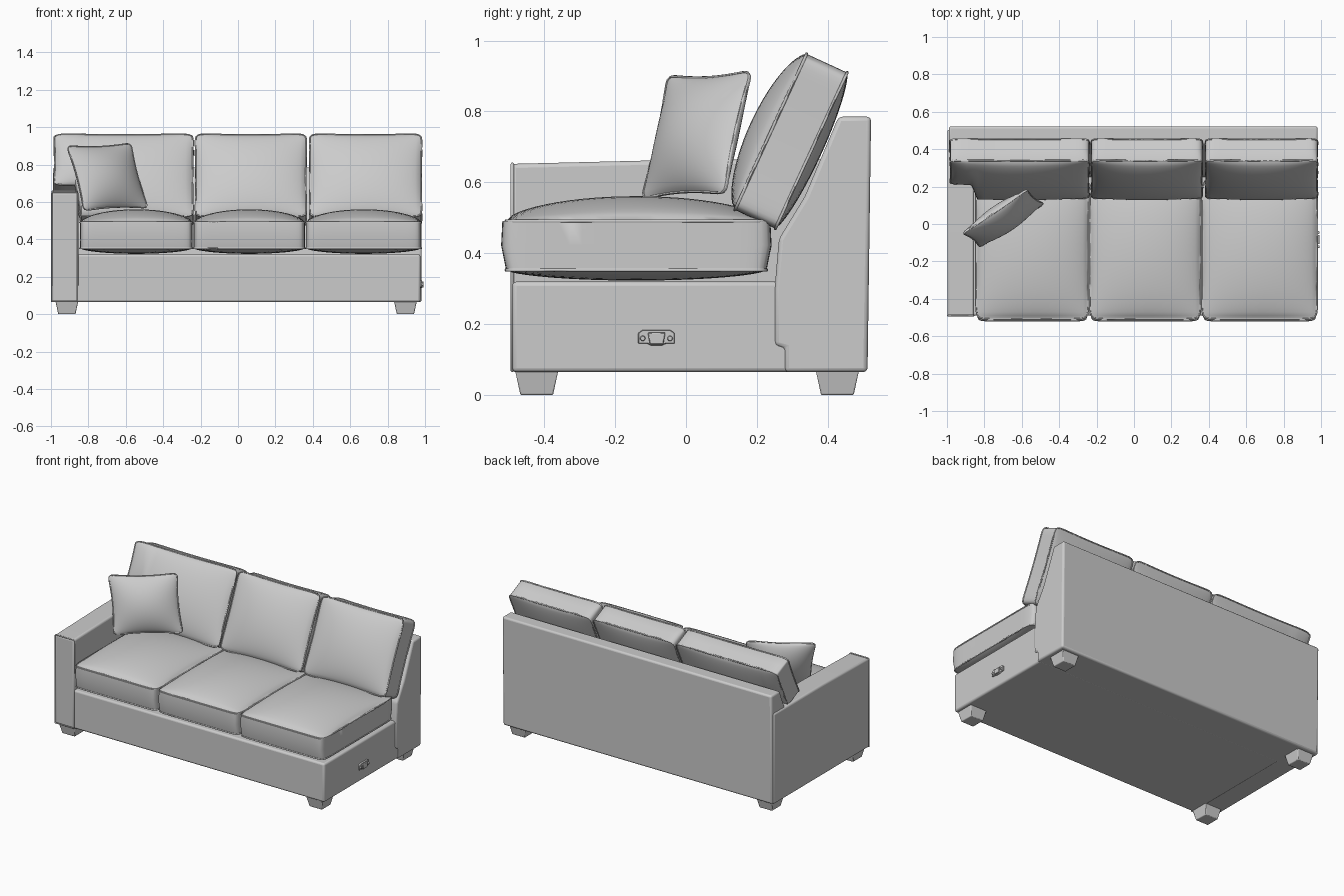
import bpy, bmesh, math
from mathutils import Matrix, Vector

if "Cube" in bpy.data.objects:
    bpy.data.objects.remove(bpy.data.objects["Cube"])

fabric = bpy.data.materials.new("grey fabric")
fabric.diffuse_color = (0.6, 0.6, 0.6, 1)
fabric.use_nodes = True
fabric.node_tree.nodes["Principled BSDF"].inputs["Base Color"].default_value = fabric.diffuse_color


def finish(name, bm, bevel=0, segments=3, angle=40):
    """Turn a bmesh into a named, shaded object."""
    bmesh.ops.recalc_face_normals(bm, faces=bm.faces)
    mesh = bpy.data.meshes.new(name)
    bm.to_mesh(mesh)
    bm.free()
    ob = bpy.data.objects.new(name, mesh)
    bpy.context.collection.objects.link(ob)
    mesh.materials.append(fabric)
    if bevel:
        mod = ob.modifiers.new("soft_edges", 'BEVEL')
        mod.width, mod.segments, mod.limit_method = bevel, segments, 'ANGLE'
        mod.angle_limit = math.radians(25)
    bpy.ops.object.select_all(action='DESELECT')
    ob.select_set(True)
    bpy.context.view_layer.objects.active = ob
    bpy.ops.object.shade_smooth_by_angle(angle=math.radians(angle))
    return ob


def prism(name, profile, x0, x1, bevel=0, segments=3):
    """Extrude a (y, z) profile along x."""
    bm = bmesh.new()
    a, b = [[bm.verts.new((x, y, z)) for y, z in profile] for x in (x0, x1)]
    n = len(profile)
    bm.faces.new(a)
    bm.faces.new(b)
    for i in range(n):
        bm.faces.new((a[i], a[(i + 1) % n], b[(i + 1) % n], b[i]))
    return finish(name, bm, bevel, segments)


def piping(name, points, radius=0.0045):
    """Closed round cord through the points."""
    cu = bpy.data.curves.new(name, 'CURVE')
    cu.dimensions, cu.bevel_depth, cu.bevel_resolution = '3D', radius, 1
    sp = cu.splines.new('POLY')
    sp.points.add(len(points) - 1)
    for p, co in zip(sp.points, points):
        p.co = (*co, 1)
    sp.use_cyclic_u = True
    cu.materials.append(fabric)
    ob = bpy.data.objects.new(name, cu)
    bpy.context.collection.objects.link(ob)
    bpy.ops.object.select_all(action='DESELECT')
    ob.select_set(True)
    bpy.context.view_layer.objects.active = ob
    bpy.ops.object.convert(target='MESH')
    bpy.ops.object.shade_smooth_by_angle(angle=math.radians(60))


def cushion(name, frame, w, h, t, crown, under, pinch=0.0, puff=0.0,
            power=0.6, notch=None, cord=0.0045):
    """Boxed cushion: domed top and bottom, puffed border, corded seams.
    notch = (local x, local y): cuts away the lower left corner."""
    n = 24
    vals = [math.sin(math.pi / 2 * (-1 + 2 * i / n)) * 0.5
            + 0.5 * (-1 + 2 * i / n) for i in range(n + 1)]

    def flat(u, v):
        x = w / 2 * u - pinch * u * (1 - v * v)
        low = -h / 2
        if notch and w / 2 * u < notch[0]:
            low = notch[1]
        y = low + (h / 2 - low) * (v + 1) / 2 - pinch * v * (1 - u * u)
        r = 0.012 * (abs(u * v) ** 14)          # soften the corners
        return x - math.copysign(r, u), y - math.copysign(r, v)

    bm = bmesh.new()
    sheets = []
    for side, dome in ((1, crown), (-1, under)):
        sheet = {}
        for i, u in enumerate(vals):
            for j, v in enumerate(vals):
                d = max(0, (1 - u * u) * (1 - v * v)) ** power
                x, y = flat(u, v)
                sheet[i, j] = bm.verts.new(
                    frame @ Vector((x, y, side * (t / 2 + dome * d))))
        for i in range(n):
            for j in range(n):
                bm.faces.new([sheet[k] for k in
                              ((i, j), (i + 1, j), (i + 1, j + 1), (i, j + 1))])
        sheets.append(sheet)
    ring = ([(i, 0) for i in range(n)] + [(n, j) for j in range(n)]
            + [(i, n) for i in range(n, 0, -1)] + [(0, j) for j in range(n, 0, -1)])
    seams = [[s[k].co.copy() for k in ring] for s in sheets]
    # border strip, slightly puffed at front and back edges
    rows = [[sheets[0][k] for k in ring]]
    for f in (0.5, 0.0, -0.5):
        row = []
        for i, j in ring:
            x, y = flat(vals[i], vals[j])
            y += puff * (1 - f * f) * vals[j] ** 9
            row.append(bm.verts.new(frame @ Vector((x, y, f * t))))
        if f == -0.5:
            for v in row:
                bm.verts.remove(v)
            row = [sheets[1][k] for k in ring]
        rows.append(row)
    m = len(ring)
    for a, b in zip(rows, rows[1:]):
        for k in range(m):
            bm.faces.new((a[k], a[(k + 1) % m], b[(k + 1) % m], b[k]))
    finish(name, bm, angle=50)
    for label, pts in zip(("upper", "lower"), seams if t > 0.02 else seams[:1]):
        piping(f"{name}_{label}_piping", pts, cord)


# Frame: base, back and arm
prism("base", [(-0.49, 0.065), (0.3, 0.065), (0.3, 0.32), (-0.49, 0.32)],
      -0.87, 0.975, 0.012)
prism("back", [(0.278, 0.065), (0.512, 0.065), (0.522, 0.785), (0.43, 0.785),
               (0.335, 0.56), (0.262, 0.44), (0.25, 0.30), (0.25, 0.14),
               (0.278, 0.132)], -0.99, 0.982, 0.012)
prism("arm", [(-0.492, 0.065), (0.505, 0.065), (0.505, 0.664), (0.0, 0.664),
              (-0.492, 0.652)], -0.998, -0.855, 0.012)
piping("arm_front_piping", [(-0.996, -0.49, 0.068), (-0.996, -0.49, 0.645),
                            (-0.99, -0.49, 0.652), (-0.863, -0.49, 0.652),
                            (-0.857, -0.49, 0.645), (-0.857, -0.49, 0.068)])

# Seat cushions
for name, x0, x1 in (("left", -0.845, -0.243), ("middle", -0.237, 0.357),
                     ("right", 0.363, 0.98)):
    frame = Matrix.Translation(((x0 + x1) / 2, -0.14, 0.422))
    cushion(f"{name}_seat_cushion", frame, x1 - x0, 0.735, 0.138,
            0.07, 0.03, puff=0.014)

# Back cushions, leaning; the left one wraps over the arm
a, b = 0.418, 0.908
for name, x0, x1 in (("left", -0.985, -0.238), ("middle", -0.230, 0.368),
                     ("right", 0.380, 0.984)):
    c = (x0 + x1) / 2
    frame = Matrix(((1, 0, 0, c), (0, a, -b, 0.296), (0, b, a, 0.716), (0, 0, 0, 1)))
    cushion(f"{name}_back_cushion", frame, x1 - x0, 0.49, 0.126, 0.062, 0.03,
            pinch=0.006, notch=(-0.85 - c, -0.06) if name == "left" else None)

# Throw pillow
right, up = Vector((0.335, 0.228, 0.014)), Vector((-0.09, 0.073, 0.34))
axes = (right.normalized(), up.normalized(), right.cross(up).normalized())
frame = Matrix.Translation((-0.7, 0.032, 0.733)) @ Matrix(axes).transposed().to_4x4()
cushion("throw_pillow", frame, 0.42, 0.37, 0.008, 0.066, 0.066, pinch=0.014,
        power=0.75, cord=0.004)

# Tapered feet
for side, x in (("left", -0.915), ("right", 0.895)):
    for end, y in (("front", -0.421), ("back", 0.427)):
        bm = bmesh.new()
        bmesh.ops.create_cube(bm, size=1)
        for v in bm.verts:
            s = 0.122 if v.co.z > 0 else 0.092
            v.co = (x + v.co.x * s, y + v.co.y * s, 0.07 if v.co.z > 0 else 0)
        finish(f"{end}_{side}_foot", bm, 0.004, 2)

# Connector bracket with two bolts on the open end
prism("bracket", [(-0.135, 0.145), (-0.108, 0.145), (-0.1, 0.14), (-0.066, 0.14),
                  (-0.058, 0.145), (-0.032, 0.145), (-0.032, 0.175),
                  (-0.045, 0.184), (-0.122, 0.184), (-0.135, 0.175)],
      0.972, 0.984, 0.002, 1)
prism("bracket_tongue", [(-0.102, 0.143), (-0.064, 0.143), (-0.058, 0.176),
                         (-0.108, 0.176)], 0.982, 0.992, 0.002, 1)
for name, y in (("front", -0.122), ("back", -0.045)):
    bm = bmesh.new()
    bmesh.ops.create_cone(bm, cap_ends=True, segments=12, radius1=0.008,
                          radius2=0.006, depth=0.008,
                          matrix=Matrix.Translation((0.987, y, 0.16))
                          @ Matrix.Rotation(math.pi / 2, 4, 'Y'))
    finish(f"{name}_bolt", bm)
